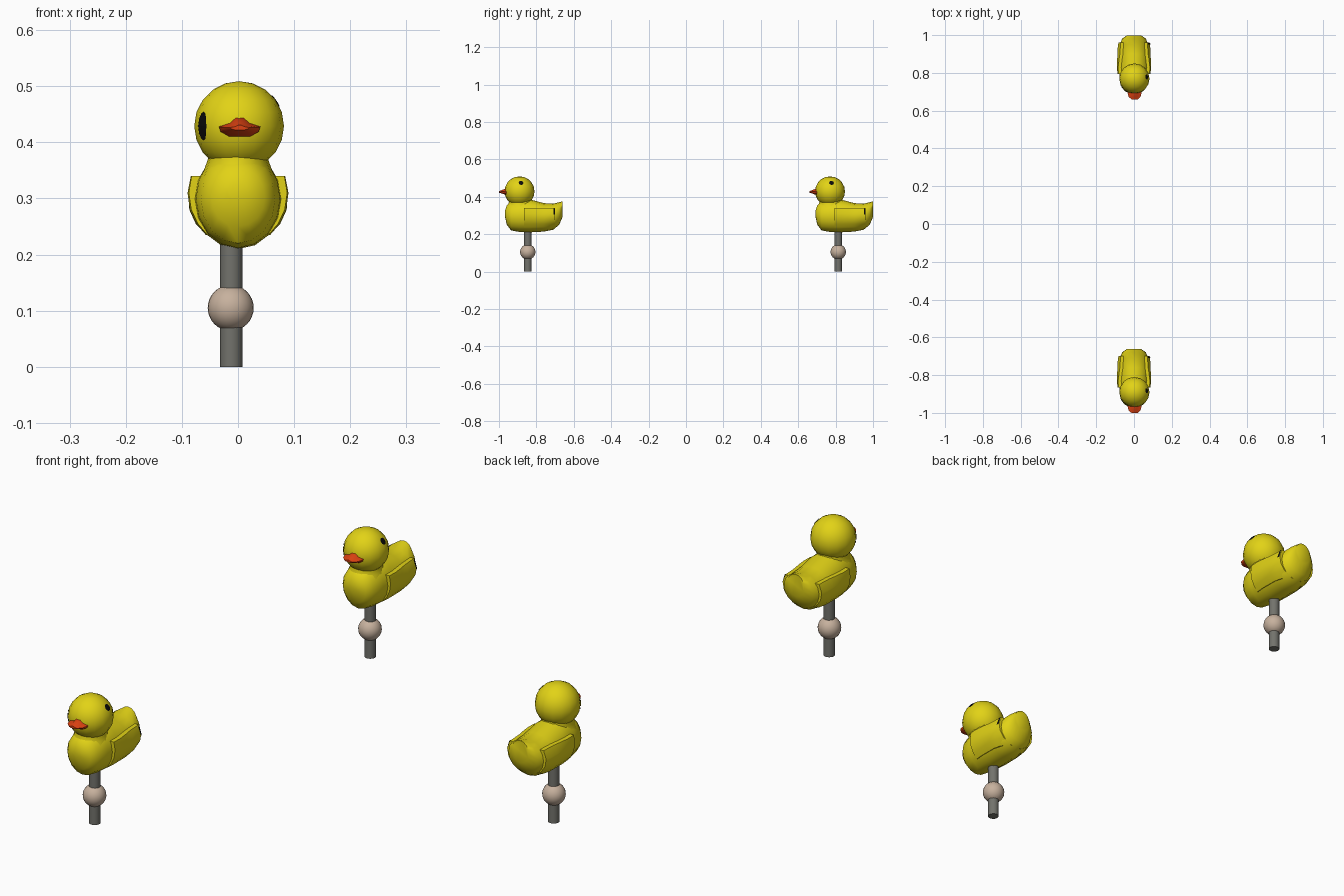
import bpy, bmesh, math
from mathutils import Vector

if "Cube" in bpy.data.objects:
    bpy.data.objects.remove(bpy.data.objects["Cube"])


def material(name, rgb):
    m = bpy.data.materials.new(name)
    m.diffuse_color = (*rgb, 1)
    m.use_nodes = True
    m.node_tree.nodes["Principled BSDF"].inputs["Base Color"].default_value = m.diffuse_color
    return m


YELLOW = material("duck yellow", (0.76, 0.65, 0.008))
RED = material("bill orange red", (0.73, 0.055, 0.006))
GREY = material("pole grey", (0.17, 0.17, 0.15))
BEIGE = material("ball beige", (0.57, 0.44, 0.34))
BLACK = material("black", (0.003, 0.003, 0.003))


def finish(bm, name, mat, angle=None):
    """Turn a bmesh into an object with one material."""
    bmesh.ops.recalc_face_normals(bm, faces=bm.faces)
    me = bpy.data.meshes.new(name)
    bm.to_mesh(me)
    bm.free()
    me.materials.append(mat)
    ob = bpy.data.objects.new(name, me)
    bpy.context.collection.objects.link(ob)
    if angle is not None:
        bpy.ops.object.select_all(action='DESELECT')
        ob.select_set(True)
        bpy.context.view_layer.objects.active = ob
        bpy.ops.object.shade_smooth_by_angle(angle=math.radians(angle))
    return ob


def loft(rings):
    """Skin closed rings of points and cap both ends."""
    bm = bmesh.new()
    vs = [[bm.verts.new(p) for p in r] for r in rings]
    n = len(vs[0])
    for a, b in zip(vs, vs[1:]):
        for i in range(n):
            j = (i + 1) % n
            bm.faces.new((a[i], a[j], b[j], b[i]))
    bm.faces.new(vs[0])
    bm.faces.new(vs[-1])
    return bm


# body stations: y, bottom z, top z, half width
BODY = [(-0.968, 0.295, 0.325, 0.020), (-0.958, 0.250, 0.355, 0.048),
        (-0.935, 0.220, 0.375, 0.066), (-0.890, 0.212, 0.388, 0.075),
        (-0.830, 0.210, 0.385, 0.079), (-0.760, 0.214, 0.366, 0.079),
        (-0.710, 0.224, 0.363, 0.076), (-0.678, 0.250, 0.371, 0.062),
        (-0.661, 0.290, 0.375, 0.036)]


def station(y):
    for a, b in zip(BODY, BODY[1:]):
        if a[0] <= y <= b[0]:
            t = (y - a[0]) / (b[0] - a[0])
            return [p + (q - p) * t for p, q in zip(a, b)]


def body_x(y, z):
    _, zb, zt, hw = station(y)
    k = (z - (zb + zt) / 2) / ((zt - zb) / 2)
    return hw * math.sqrt(max(0, 1 - k * k))


def wing(name, side):
    rings = []
    for y in (-0.866, -0.83, -0.79, -0.76, -0.73, -0.70):
        zs = [0.235, 0.255, 0.28, 0.31, 0.34]
        outer = [(side * (body_x(y, z) + 0.002 + 0.013 * i / 4), y, z)
                 for i, z in enumerate(zs)]
        inner = [(side * body_x(y, z) * 0.75, y, z) for z in reversed(zs)]
        rings.append(outer + inner)
    return finish(loft(rings), name, YELLOW, 35)


HEAD, R = Vector((0.002, -0.890, 0.429)), 0.08


def eye(name, direction, w, h):
    """Thin patch that follows the head surface."""
    d = Vector(direction).normalized()
    u = d.cross(Vector((0, 0, 1))).normalized()
    v = u.cross(d)
    bm = bmesh.new()
    mid = bm.verts.new(HEAD + d * R * 1.01)
    ring = []
    for i in range(12):
        a = math.tau * i / 12
        p = d * R + u * w * math.cos(a) + v * h * math.sin(a)
        ring.append(bm.verts.new(HEAD + p.normalized() * R * 1.008))
    for i in range(12):
        bm.faces.new((mid, ring[i], ring[(i + 1) % 12]))
    return finish(bm, name, BLACK)


def ball(name, centre, r, mat, seg, rings):
    bm = bmesh.new()
    bmesh.ops.create_uvsphere(bm, u_segments=seg, v_segments=rings, radius=r)
    bmesh.ops.translate(bm, verts=bm.verts, vec=centre)
    return finish(bm, name, mat, 60)


def build_target():
    parts = []
    # body with egg shaped cross sections
    rings = []
    for y, zb, zt, hw in BODY:
        rings.append([(hw * math.cos(math.tau * i / 16), y,
                       (zb + zt) / 2 + (zt - zb) / 2 * math.sin(math.tau * i / 16))
                      for i in range(16)])
    parts.append(finish(loft(rings), "body", YELLOW, 40))
    # neck: stacked ellipses at z, centre y, half width, half depth
    neck = [(0.33, -0.888, 0.068, 0.074), (0.352, -0.885, 0.060, 0.070),
            (0.372, -0.884, 0.053, 0.062), (0.405, -0.887, 0.058, 0.062)]
    parts.append(finish(loft([[(a * math.cos(math.tau * i / 16),
                                cy + b * math.sin(math.tau * i / 16), z)
                               for i in range(16)] for z, cy, a, b in neck]),
                        "neck", YELLOW, 50))
    # head and eyes
    parts.append(ball("head", HEAD, R, YELLOW, 16, 10))
    parts.append(eye("right_eye", (0.065, 0.008, 0.045), 0.013, 0.013))
    parts.append(eye("left_eye", (-0.066, -0.045, 0.0), 0.013, 0.027))
    # bill: flat, with a raised middle, tapering to the tip
    prof = [(0.037, 0.002), (0.018, 0.008), (0.007, 0.018), (-0.007, 0.018),
            (-0.018, 0.008), (-0.037, 0.002), (-0.034, -0.007),
            (-0.018, -0.016), (0.018, -0.016), (0.034, -0.007)]
    taper = [(-0.940, 0.9, 1.0), (-0.965, 1.0, 1.0),
             (-0.986, 0.85, 0.5), (-1.0, 0.45, 0.25)]
    parts.append(finish(loft([[(0.003 + x * sx, y, 0.426 + z * sz) for x, z in prof]
                              for y, sx, sz in taper]), "bill", RED, 40))
    # wings, with a small dark mark at the end of the right one
    parts.append(wing("right_wing", 1))
    parts.append(wing("left_wing", -1))
    bm = bmesh.new()
    bm_pts = [(y, z) for y, z in ((-0.709, 0.305), (-0.701, 0.305),
                                  (-0.701, 0.338), (-0.709, 0.338))]
    bm.faces.new([bm.verts.new((body_x(y, z) + 0.004 + 0.013 * (z - 0.235) / 0.105, y, z))
                  for y, z in bm_pts])
    parts.append(finish(bm, "wing_mark", BLACK))
    # pole and ball
    bm = bmesh.new()
    bmesh.ops.create_cone(bm, cap_ends=True, segments=20, radius1=0.02,
                          radius2=0.02, depth=0.25)
    bmesh.ops.translate(bm, verts=bm.verts, vec=(-0.012, -0.846, 0.125))
    parts.append(finish(bm, "pole", GREY, 40))
    parts.append(ball("pole_ball", (-0.013, -0.846, 0.105), 0.041, BEIGE, 24, 16))
    return parts


# two identical ducks, one behind the other
for i, dy in enumerate((0, 1.66)):
    for ob in build_target():
        ob.name = ("front_" if i == 0 else "rear_") + ob.name.split(".")[0]
        ob.location.y = dy
